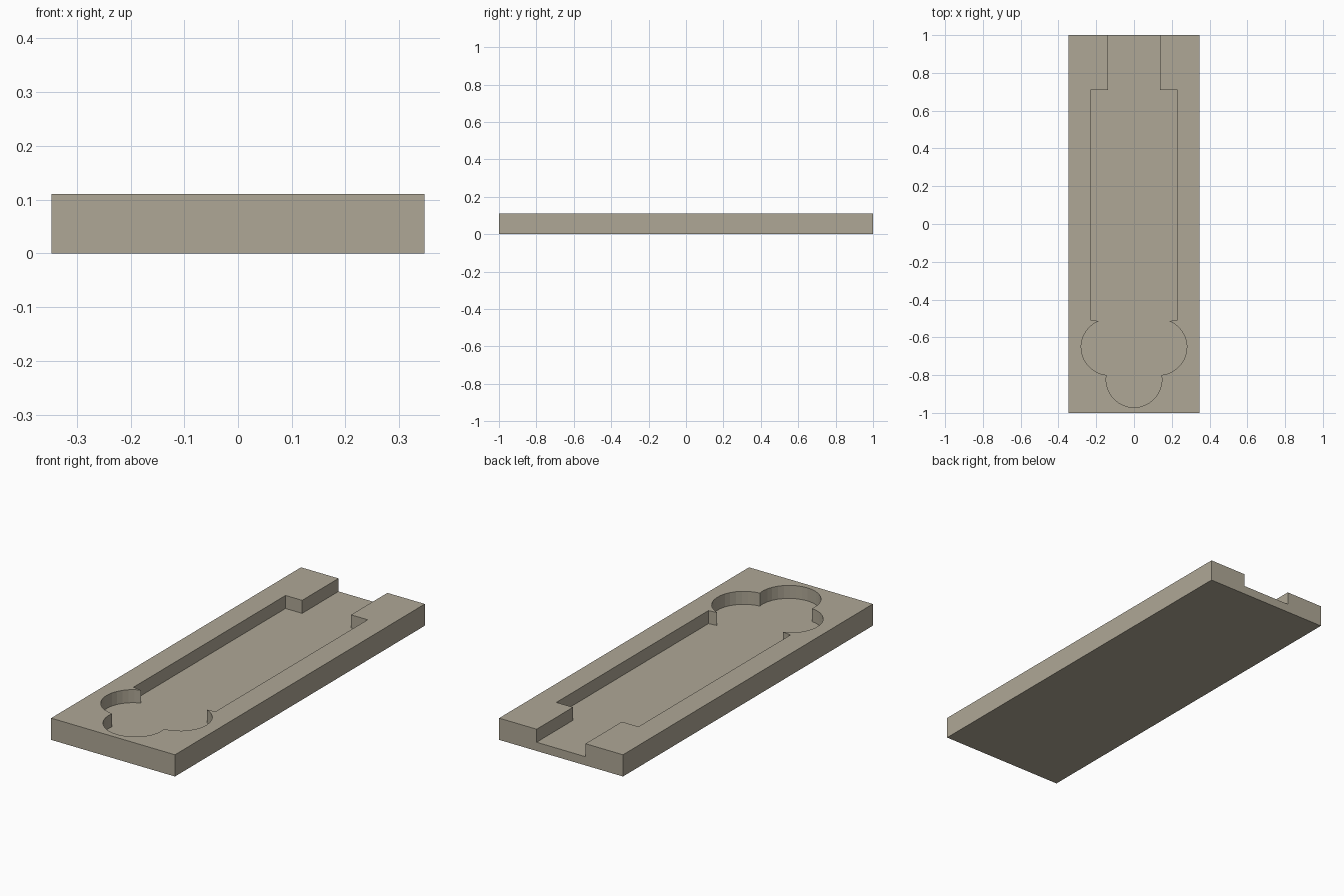
import bpy
import bmesh
from math import cos, sin, radians

if "Cube" in bpy.data.objects:
    bpy.data.objects.remove(bpy.data.objects["Cube"])

HALF_WIDTH, HEIGHT, FLOOR = 0.347, 0.11, 0.044
RADIUS = 0.148

# Material
stone = bpy.data.materials.new("warm grey")
stone.use_nodes = True
colour = (0.43, 0.39, 0.305, 1)
stone.diffuse_color = colour
stone.node_tree.nodes["Principled BSDF"].inputs["Base Color"].default_value = colour


def arc(cx, cy, start, end, steps):
    """Points along a circle of the shared lobe radius, angles in degrees."""
    angles = [radians(start + (end - start) * i / steps) for i in range(steps + 1)]
    return [(cx + RADIUS * cos(a), cy + RADIUS * sin(a)) for a in angles]


def prism(name, outline, bottom, top):
    """Extrude a flat outline into a solid."""
    bm = bmesh.new()
    face = bm.faces.new([bm.verts.new((x, y, bottom)) for x, y in outline])
    result = bmesh.ops.extrude_face_region(bm, geom=[face])
    raised = [v for v in result["geom"] if isinstance(v, bmesh.types.BMVert)]
    bmesh.ops.translate(bm, verts=raised, vec=(0, 0, top - bottom))
    bmesh.ops.recalc_face_normals(bm, faces=bm.faces)
    mesh = bpy.data.meshes.new(name)
    bm.to_mesh(mesh)
    bm.free()
    mesh.materials.append(stone)
    obj = bpy.data.objects.new(name, mesh)
    bpy.context.collection.objects.link(obj)
    return obj


def mirrored(half):
    """Close a right-hand outline with its reflection across x = 0."""
    return half + [(-x, y) for x, y in reversed(half) if x > 1e-5]


# Rectangular block
tray = prism("tray", mirrored([(HALF_WIDTH, 1), (HALF_WIDTH, -1)]), 0, HEIGHT)

# Pocket: open neck, long body, side lobes and end lobe
half = [(0.137, 1.1), (0.137, 0.709), (0.23, 0.709), (0.23, -0.508)]
half += arc(0.132, -0.652, 69, -84.6, 14)
half += arc(0, -0.823, 9, -90, 9)[1:]
cutter = prism("pocket_cutter", mirrored(half), FLOOR, HEIGHT + 0.1)
cutter.hide_render = True

# Carve the pocket and discard the cutter
carve = tray.modifiers.new("pocket", "BOOLEAN")
carve.operation = "DIFFERENCE"
carve.solver = "EXACT"
carve.object = cutter
bpy.context.view_layer.objects.active = tray
bpy.ops.object.modifier_apply(modifier=carve.name)
bpy.data.objects.remove(cutter)
